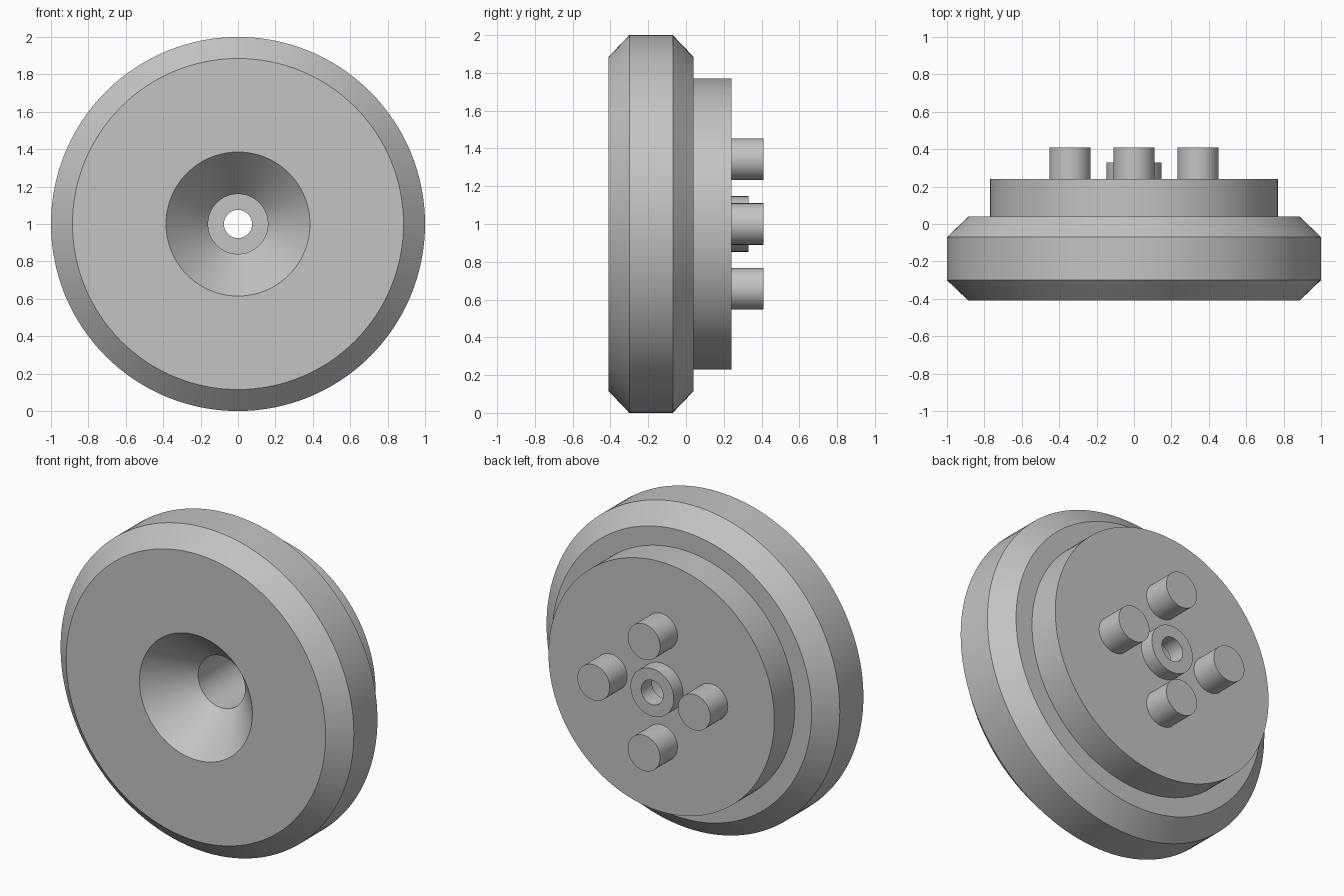
import bpy
import bmesh
import math
from mathutils import Matrix, Vector

cube = bpy.data.objects.get("Cube")
if cube:
    bpy.data.objects.remove(cube, do_unlink=True)

grey = bpy.data.materials.new("plain grey")
grey.use_nodes = True
colour = (0.55, 0.55, 0.55, 1)
grey.diffuse_color = colour
grey.node_tree.nodes["Principled BSDF"].inputs["Base Color"].default_value = colour

CENTRE_Z = 1.0


def finish(bm, name):
    """Turn a bmesh into a grey object with smooth sides and sharp rims."""
    bmesh.ops.recalc_face_normals(bm, faces=bm.faces)
    mesh = bpy.data.meshes.new(name)
    bm.to_mesh(mesh)
    bm.free()
    mesh.materials.append(grey)
    obj = bpy.data.objects.new(name, mesh)
    bpy.context.collection.objects.link(obj)
    bpy.ops.object.select_all(action="DESELECT")
    obj.select_set(True)
    bpy.context.view_layer.objects.active = obj
    bpy.ops.object.shade_smooth_by_angle(angle=math.radians(30))
    return obj


def lathe(name, profile, steps=128):
    """Revolve a closed (radius, y) profile around the y axis."""
    bm = bmesh.new()
    verts = [bm.verts.new((r, y, CENTRE_Z)) for r, y in profile]
    edges = [bm.edges.new((a, b)) for a, b in zip(verts, verts[1:] + verts[:1])]
    bmesh.ops.spin(bm, geom=verts + edges, cent=(0, 0, CENTRE_Z), axis=(0, 1, 0),
                   angle=math.tau, steps=steps)
    bmesh.ops.remove_doubles(bm, verts=bm.verts, dist=0.0005)
    return finish(bm, name)


# Bevelled disc with stepped back, rear collar, through hole and front funnel
lathe("wheel_body", [
    (0.385, -0.41), (0.885, -0.41), (1.0, -0.30), (1.0, -0.07), (0.885, 0.04),
    (0.77, 0.04), (0.77, 0.24), (0.147, 0.24), (0.147, 0.33), (0.075, 0.33),
    (0.075, 0.225), (0.16, 0.225), (0.16, -0.16),
])

# Four drive pins around the collar
PIN_RING, PIN_RADIUS = 0.343, 0.11
PIN_START, PIN_END = 0.235, 0.41
for name, dx, dz in (("left_pin", 1, 0), ("right_pin", -1, 0),
                     ("top_pin", 0, 1), ("bottom_pin", 0, -1)):
    bm = bmesh.new()
    place = Matrix.Translation(Vector((dx * PIN_RING, (PIN_START + PIN_END) / 2,
                                       CENTRE_Z + dz * PIN_RING)))
    bmesh.ops.create_cone(bm, cap_ends=True, segments=64, radius1=PIN_RADIUS,
                          radius2=PIN_RADIUS, depth=PIN_END - PIN_START,
                          matrix=place @ Matrix.Rotation(math.pi / 2, 4, "X"))
    finish(bm, name)
